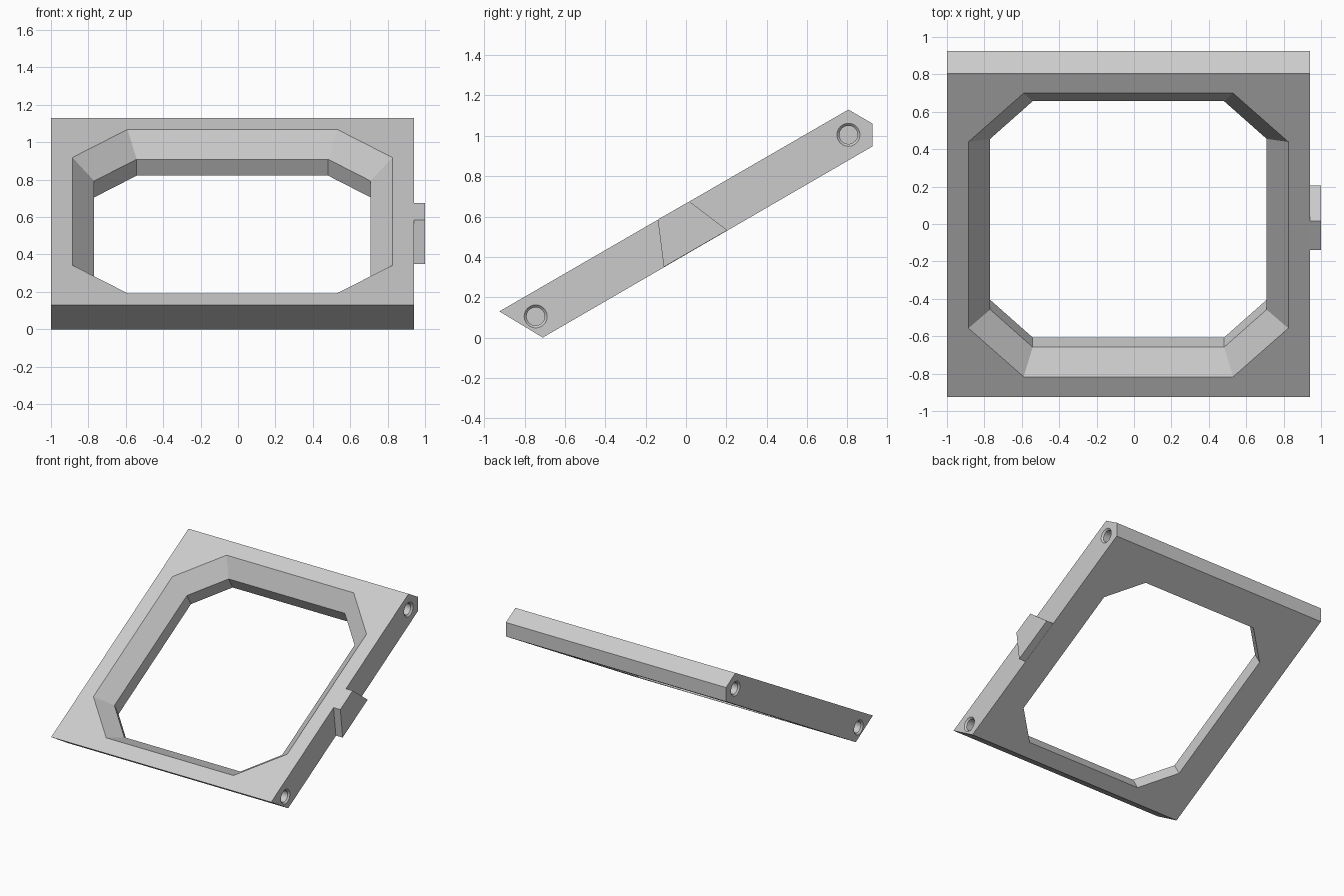
import bpy, bmesh, math

cube = bpy.data.objects.get("Cube")
if cube:
    bpy.data.objects.remove(cube, do_unlink=True)

grey = bpy.data.materials.new("plain grey")
grey.use_nodes = True
grey.diffuse_color = (0.6, 0.6, 0.6, 1)
grey.node_tree.nodes["Principled BSDF"].inputs["Base Color"].default_value = (0.6, 0.6, 0.6, 1)

LEFT, RIGHT = -1.0, 0.94
MID = (LEFT + RIGHT) / 2
TILT = math.radians(30)


def loft(name, loops):
    """Closed solid through loops of equal length, capped at both ends."""
    bm = bmesh.new()
    rings = [[bm.verts.new(p) for p in loop] for loop in loops]
    for a, b in zip(rings, rings[1:]):
        for i in range(len(a)):
            j = (i + 1) % len(a)
            bm.faces.new((a[i], a[j], b[j], b[i]))
    bm.faces.new(rings[0])
    bm.faces.new(rings[-1])
    bmesh.ops.recalc_face_normals(bm, faces=bm.faces)
    mesh = bpy.data.meshes.new(name)
    bm.to_mesh(mesh)
    bm.free()
    mesh.materials.append(grey)
    obj = bpy.data.objects.new(name, mesh)
    bpy.context.collection.objects.link(obj)
    return obj


def prism(name, profile, x0, x1):
    return loft(name, [[(x, y, z) for y, z in profile] for x in (x0, x1)])


def on_plate(x, along, depth):
    """Point measured along the sloping top face and down into it."""
    c, s = math.cos(TILT), math.sin(TILT)
    return (x, -0.925 + c * along + s * depth, 0.13 + s * along - c * depth)


def opening_loop(inset, depth):
    """Octagon with 45 degree corners, shrunk by inset."""
    w, h = 0.855 - inset, 0.875 - inset
    shift = inset * math.tan(math.pi / 8)
    cw, ch = 0.56 - shift, 0.575 - shift
    corners = [(w, -ch), (w, ch), (cw, h), (-cw, h),
               (-w, ch), (-w, -ch), (-cw, -h), (cw, -h)]
    return [on_plate(MID + x, 1.0 + a, depth) for x, a in corners]


def hole_loop(x, y, z, r, n=32):
    return [(x, y + r * math.cos(2 * math.pi * i / n),
             z + r * math.sin(2 * math.pi * i / n)) for i in range(n)]


# Sloping frame body
frame = prism("frame", [(-0.925, 0.13), (-0.71, 0.0), (0.925, 0.948),
                        (0.925, 1.06), (0.805, 1.13)], LEFT, RIGHT)

# Bevelled opening
cutters = [loft("opening_cutter", [opening_loop(-0.03, -0.03),
                                   opening_loop(0.116, 0.116),
                                   opening_loop(0.116, 0.3)])]

# Blind pivot holes with a chamfered rim, both sides
for side, inward in ((LEFT, 1), (RIGHT, -1)):
    for y, z in ((-0.745, 0.105), (0.805, 1.005)):
        steps = ((-0.012, 0.069), (0.012, 0.045), (0.1, 0.045))
        cutters.append(loft("hole_cutter", [
            hole_loop(side + inward * d, y, z, r) for d, r in steps]))

for cutter in cutters:
    cutter.hide_render = True
    mod = frame.modifiers.new("cut", 'BOOLEAN')
    mod.operation = 'DIFFERENCE'
    mod.solver = 'EXACT'
    mod.object = cutter

# Bake the cuts and drop the cutters
graph = bpy.context.evaluated_depsgraph_get()
baked = bpy.data.meshes.new_from_object(frame.evaluated_get(graph))
frame.modifiers.clear()
frame.data = baked
for cutter in cutters:
    bpy.data.objects.remove(cutter, do_unlink=True)

# Side tab
prism("side_tab", [(-0.14, 0.585), (-0.11, 0.35), (0.205, 0.532),
                   (0.017, 0.675)], RIGHT, 1.0)

# Smooth only the round hole walls
bpy.ops.object.select_all(action='DESELECT')
frame.select_set(True)
bpy.context.view_layer.objects.active = frame
bpy.ops.object.shade_smooth_by_angle(angle=math.radians(25))
